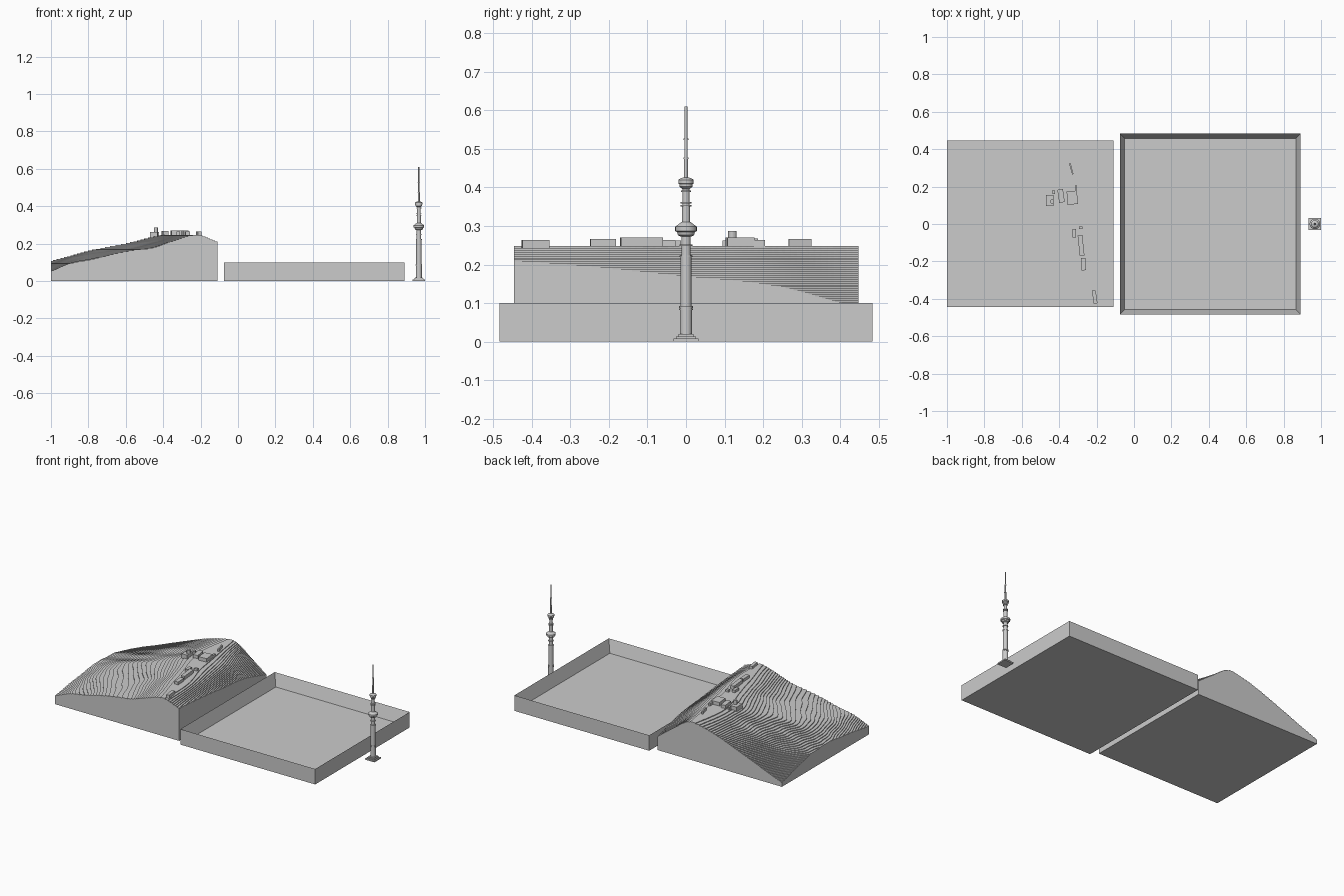
import bpy, bmesh, math
from mathutils import Matrix, Vector, noise

cube = bpy.data.objects.get("Cube")
if cube:
    bpy.data.objects.remove(cube)

grey = bpy.data.materials.new("plain_grey")
grey.use_nodes = True
grey.diffuse_color = (0.6, 0.6, 0.6, 1)
grey.node_tree.nodes["Principled BSDF"].inputs["Base Color"].default_value = grey.diffuse_color


def make(name, bm):
    bmesh.ops.recalc_face_normals(bm, faces=bm.faces)
    mesh = bpy.data.meshes.new(name)
    bm.to_mesh(mesh)
    bm.free()
    mesh.materials.append(grey)
    obj = bpy.data.objects.new(name, mesh)
    bpy.context.collection.objects.link(obj)
    return obj


def box(bm, centre, size, turn=0):
    m = (Matrix.Translation(centre) @ Matrix.Rotation(math.radians(turn), 4, 'Z')
         @ Matrix.Diagonal((*size, 1)))
    return bmesh.ops.create_cube(bm, size=1, matrix=m)


# Terrain heights in thousandths, rows front to back, columns left edge to right edge
X0, X1, Y0, Y1 = -1, -0.11, -0.445, 0.447
STEP = 0.005
ROWS = [[53, 97, 117, 145, 165, 182, 220, 246, 210],
        [85, 125, 150, 165, 180, 205, 240, 247, 193],
        [107, 138, 165, 185, 207, 230, 248, 233, 170],
        [85, 115, 145, 178, 208, 240, 249, 215, 147],
        [28, 70, 115, 158, 200, 232, 243, 170, 88]]


def spline(values, t):
    n = len(values) - 1
    i = min(int(t * n), n - 1)
    f = t * n - i
    b, c = values[i], values[i + 1]
    a = values[i - 1] if i else 2 * b - c
    d = values[i + 2] if i + 2 <= n else 2 * c - b
    return b + f * (c - a + f * (2 * a - 5 * b + 4 * c - d + f * (3 * (b - c) + d - a))) / 2


def height(x, y):
    u, v = (x - X0) / (X1 - X0), (y - Y0) / (Y1 - Y0)
    z = spline([spline(row, u) for row in ROWS], v) / 1000
    fade = max(0, min(1, (0.75 - u) * 3)) * math.sin(math.pi * v)
    return min(0.2495, z + 0.009 * fade * noise.noise(Vector((x * 5, y * 9, 0))))


# Smooth slope, cut along every contour
slope = bmesh.new()
bmesh.ops.create_grid(slope, x_segments=56, y_segments=56, size=0.5)
for v in slope.verts:
    v.co.x = X0 + (v.co.x + 0.5) * (X1 - X0)
    v.co.y = Y0 + (v.co.y + 0.5) * (Y1 - Y0)
    v.co.z = height(v.co.x, v.co.y)
bmesh.ops.triangulate(slope, faces=slope.faces)
for k in range(4, 51):
    bmesh.ops.bisect_plane(slope, geom=slope.verts[:] + slope.edges[:] + slope.faces[:],
                           plane_co=(0, 0, k * STEP), plane_no=(0, 0, 1), dist=1e-6)


def level(face):
    return (math.floor(face.calc_center_median().z / STEP) + 0.5) * STEP


# Flat terraces with upright risers, and outer walls down to the ground
land = bmesh.new()


def wall(edge, low, high):
    a, b = (v.co for v in edge.verts)
    land.faces.new([land.verts.new((p.x, p.y, z))
                    for p, z in ((a, low), (b, low), (b, high), (a, high))])


for f in slope.faces:
    land.faces.new([land.verts.new((v.co.x, v.co.y, level(f))) for v in f.verts])
for e in slope.edges:
    zs = sorted(level(f) for f in e.link_faces)
    if len(zs) == 1:
        wall(e, 0, zs[0])
    elif zs and zs[1] - zs[0] > STEP / 2:
        wall(e, zs[0], zs[1])
land.faces.new([land.verts.new(p) for p in ((X0, Y0, 0), (X0, Y1, 0), (X1, Y1, 0), (X1, Y0, 0))])
slope.free()
bmesh.ops.remove_doubles(land, verts=land.verts, dist=1e-6)
make("terraced_hill", land)

# Buildings along the ridge: x, y, width, depth, top, turn
BUILDINGS = [(-.335, .295, .008, .06, .266, 15), (-.45, .125, .04, .06, .262, 0),
             (-.39, .15, .03, .07, .268, 8), (-.33, .14, .055, .07, .27, 5),
             (-.31, .19, .012, .03, .264, 0), (-.43, .17, .012, .02, .262, 10),
             (-.285, -.02, .02, .015, .262, 0), (-.32, -.05, .02, .045, .264, 0),
             (-.283, -.115, .025, .11, .27, 6), (-.27, -.215, .025, .065, .266, 3),
             (-.21, -.39, .02, .07, .264, 8)]
bm = bmesh.new()
for x, y, w, d, top, turn in BUILDINGS:
    box(bm, (x, y, (top + 0.2) / 2), (w, d, top - 0.2), turn)
bmesh.ops.create_cone(bm, cap_ends=True, segments=20, radius1=0.011, radius2=0.011,
                      depth=0.06, matrix=Matrix.Translation((-.438, .12, .257)))
make("ridge_buildings", bm)

# Open tray with a raised rim
bm = bmesh.new()
tray = box(bm, (0.408, 0, 0.05), (0.966, 0.966, 0.1))
top = max(bm.faces, key=lambda f: f.calc_center_median().z)
bmesh.ops.inset_region(bm, faces=[top], thickness=0.036)
bmesh.ops.translate(bm, verts=top.verts, vec=(0, 0, -0.08))
make("tray", bm)

# Stepped square tower foot
TX = 0.967
bm = bmesh.new()
for half, low, high in ((.033, 0, .008), (.026, .008, .014), (.02, .014, .02)):
    box(bm, (TX, 0, (low + high) / 2), (half * 2, half * 2, high - low))
make("tower_foot", bm)


# Turned tower parts from radius and height profiles
def turned(name, profile, sides=24):
    bm = bmesh.new()
    rings = []
    for r, z in profile:
        rings.append([bm.verts.new((TX + r * math.cos(a), r * math.sin(a), z))
                      for a in (math.tau * i / sides for i in range(sides))])
    for lo, hi in zip(rings, rings[1:]):
        for i in range(sides):
            j = (i + 1) % sides
            bm.faces.new((lo[i], lo[j], hi[j], hi[i]))
    bm.faces.new(rings[0])
    bm.faces.new(rings[-1])
    obj = make(name, bm)
    bpy.ops.object.select_all(action='DESELECT')
    obj.select_set(True)
    bpy.context.view_layer.objects.active = obj
    bpy.ops.object.shade_smooth_by_angle(angle=math.radians(30))


turned("lower_shaft", [(.016, .02), (.016, .09), (.014, .09), (.014, .225), (.012, .225), (.012, .28)])
turned("viewing_deck", [(.013, .272), (.021, .276), (.023, .284), (.028, .287), (.028, .298),
                        (.02, .304), (.012, .31)])
turned("upper_shaft", [(.011, .3), (.011, .35), (.009, .35), (.009, .405)])
turned("tower_head", [(.01, .396), (.017, .402), (.017, .408), (.02, .41), (.02, .419),
                      (.015, .423), (.006, .426)])
turned("antenna", [(.005, .42), (.005, .475), (.0045, .475), (.0045, .525), (.0035, .525), (.0035, .61)])
for n, (r, z) in enumerate(((.018, .084), (.018, .09), (.0165, .222), (.0165, .25), (.0145, .352),
                            (.0145, .36), (.013, .39), (.007, .475), (.006, .525))):
    turned(f"tower_ring_{n + 1}", [(r, z - .002), (r, z + .002)])
